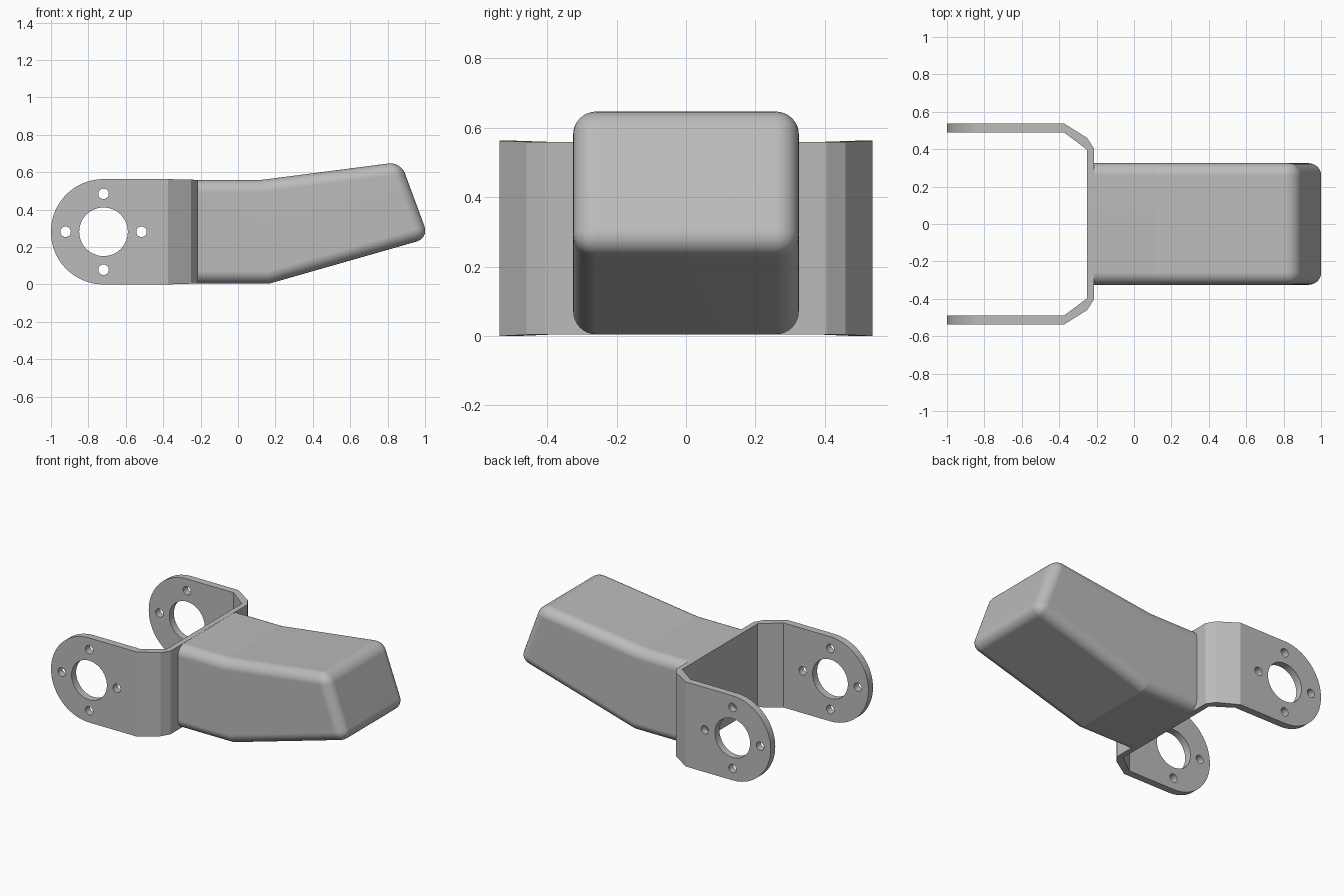
import bpy, bmesh, math
from mathutils import Vector

cube = bpy.data.objects.get("Cube")
if cube:
    bpy.data.objects.remove(cube, do_unlink=True)

# One grey material for the whole bracket
grey = bpy.data.materials.new("mid grey")
grey.use_nodes = True
grey.diffuse_color = (0.5, 0.5, 0.5, 1)
grey.node_tree.nodes["Principled BSDF"].inputs["Base Color"].default_value = grey.diffuse_color


def prism(name, points, direction, edit=None):
    """Extrude a closed polygon along a direction, then optionally edit its bmesh."""
    bm = bmesh.new()
    face = bm.faces.new([bm.verts.new(p) for p in points])
    grown = bmesh.ops.extrude_face_region(bm, geom=[face], use_keep_orig=True)
    moved = [g for g in grown["geom"] if isinstance(g, bmesh.types.BMVert)]
    bmesh.ops.translate(bm, verts=moved, vec=Vector(direction))
    bmesh.ops.recalc_face_normals(bm, faces=bm.faces)
    if edit:
        edit(bm)
    mesh = bpy.data.meshes.new(name)
    bm.to_mesh(mesh)
    bm.free()
    mesh.materials.append(grey)
    obj = bpy.data.objects.new(name, mesh)
    bpy.context.collection.objects.link(obj)
    return obj


def arc(cx, cz, r, start, end, steps, y):
    angles = [start + (end - start) * i / steps for i in range(steps + 1)]
    return [(cx + r * math.cos(a), y, cz + r * math.sin(a)) for a in angles]


def activate(obj):
    bpy.ops.object.select_all(action="DESELECT")
    obj.select_set(True)
    bpy.context.view_layer.objects.active = obj


def cut(obj, cutter, operation):
    cutter.hide_render = True
    mod = obj.modifiers.new("cut", "BOOLEAN")
    mod.operation, mod.object, mod.solver = operation, cutter, "EXACT"
    activate(obj)
    bpy.ops.object.modifier_apply(modifier=mod.name)
    bpy.data.objects.remove(cutter, do_unlink=True)


# Fork: bent strip in plan, mirrored about y = 0
outer = [(-1.1, .538), (-.375, .538), (-.25, .46), (-.215, .405)]
inner = [(-.25, .397), (-.375, .49), (-1.1, .49)]
half_out = [(x, y, -.1) for x, y in outer]
half_in = [(x, y, -.1) for x, y in inner]
mirror = lambda pts: [(x, -y, z) for x, y, z in reversed(pts)]
fork = prism("fork_bracket", half_out + mirror(half_out) + mirror(half_in) + half_in, (0, 0, .8))

# Trim the strip to the rounded side outline
hub_x, hub_z, hub_r = -.719, .2815, .2815
outline = arc(hub_x, hub_z, hub_r, math.pi / 2, 1.5 * math.pi, 40, -.7)
outline += [(-.375, -.7, 0), (-.215, -.7, .005), (0, -.7, .005),
            (0, -.7, .559), (-.215, -.7, .559), (-.375, -.7, .563)]
cut(fork, prism("outline_cutter", outline, (0, 1.4, 0)), "INTERSECT")

# Shaft hole and four screw holes through both arms
holes = [(0, 0, .13, 48)]
holes += [(.203 * dx, .203 * dz, .028, 20) for dx, dz in ((1, 0), (-1, 0), (0, 1), (0, -1))]
for dx, dz, r, sides in holes:
    ring = arc(hub_x + dx, hub_z + dz, r, 0, 2 * math.pi, sides, -.7)[:-1]
    cut(fork, prism("hole_cutter", ring, (0, 1.4, 0)), "DIFFERENCE")
activate(fork)
bpy.ops.object.shade_smooth_by_angle(angle=math.radians(25))


# Body: bent block with rounded edges, square where it meets the fork
def round_edges(bm):
    def keep(e):
        a, b = (v.co for v in e.verts)
        at_back = a.x < -.2 and b.x < -.2
        at_bend = abs(a.y - b.y) > .1 and a.x < .3
        return not at_back and not at_bend
    bmesh.ops.bevel(bm, geom=[e for e in bm.edges if keep(e)], offset=.066,
                    segments=8, profile=.5, affect="EDGES", clamp_overlap=True)
    # Round the long edges at the back corners too; crisp bend lines
    for e in bm.edges:
        if all(0 < v.co.x < .3 for v in e.verts):
            e.smooth = False


side = [(-.217, .005), (.17, .005), (1.02, .248), (.87, .655), (.12, .558), (-.217, .558)]
body = prism("finger_body", [(x, -.325, z) for x, z in side], (0, .65, 0), round_edges)
activate(body)
bpy.ops.object.shade_smooth_by_angle(angle=math.radians(40))
weighted = body.modifiers.new("flat panels", "WEIGHTED_NORMAL")
weighted.keep_sharp = True
